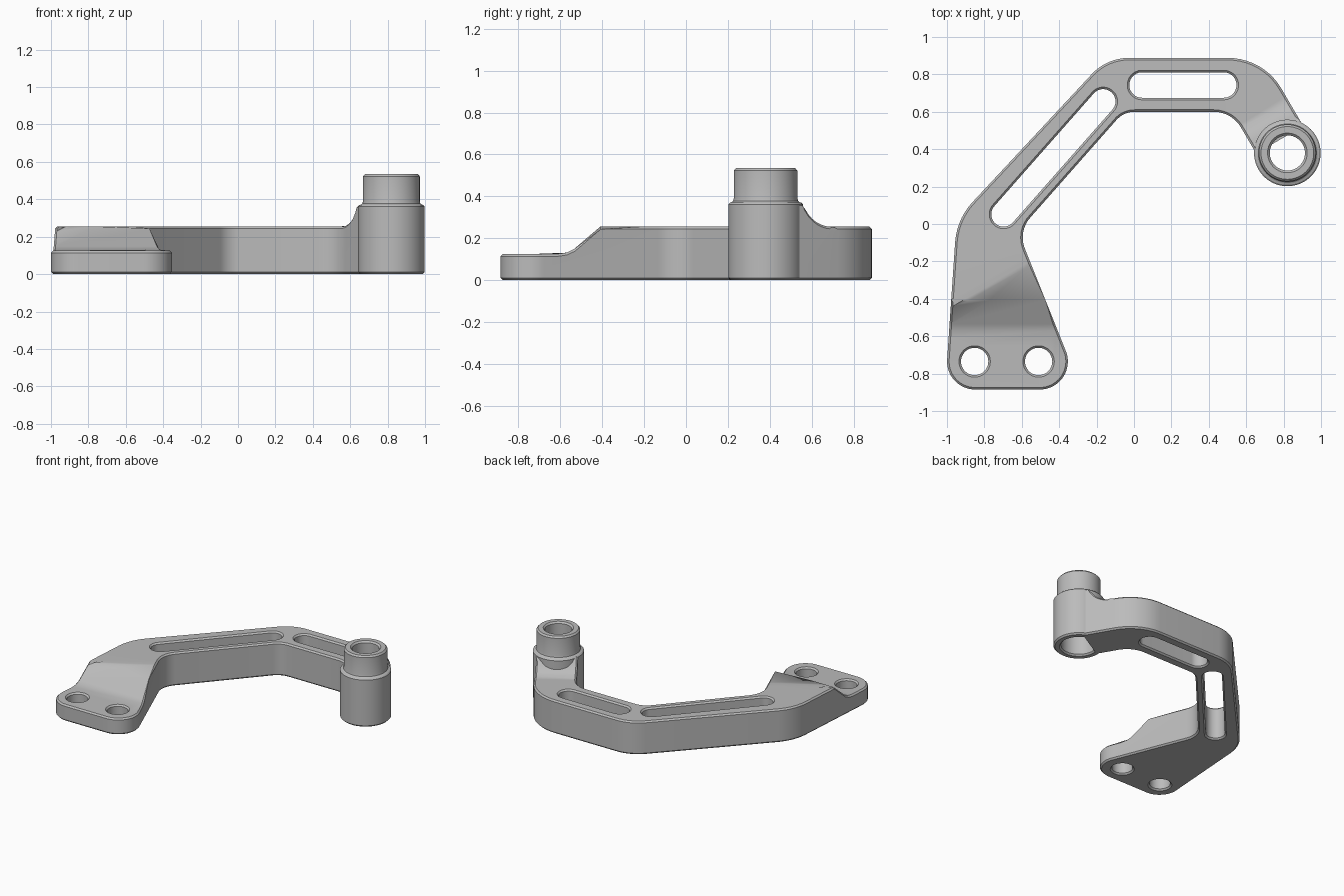
import bpy, bmesh, math
from mathutils import Vector

cube = bpy.data.objects.get("Cube")
if cube:
    bpy.data.objects.remove(cube, do_unlink=True)

grey = bpy.data.materials.new("plain_grey")
grey.use_nodes = True
colour = (0.5, 0.5, 0.5, 1)
grey.diffuse_color = colour
grey.node_tree.nodes["Principled BSDF"].inputs["Base Color"].default_value = colour

BOSS = Vector((0.82, 0.38))                  # boss axis
ALONG = Vector((0.505, -0.863)).normalized() # short arm, towards the boss
ACROSS = Vector((-ALONG.y, ALONG.x))
HEIGHT, SADDLE_TOP, CHAMFER = 0.255, 0.368, 0.011
SADDLE_START, SADDLE_LEN, SADDLE_R = -0.285, 0.16, 0.167
RAMP = [(-0.61, 0.125), (-0.57, 0.131), (-0.535, 0.148), (-0.41, HEIGHT)]


def new_object(name, bm):
    bmesh.ops.recalc_face_normals(bm, faces=bm.faces)
    mesh = bpy.data.meshes.new(name)
    bm.to_mesh(mesh)
    bm.free()
    mesh.materials.append(grey)
    obj = bpy.data.objects.new(name, mesh)
    bpy.context.collection.objects.link(obj)
    return obj


def activate(obj):
    bpy.ops.object.select_all(action='DESELECT')
    obj.select_set(True)
    bpy.context.view_layer.objects.active = obj


def rounded(prev, corner, nxt, radius):
    """Points of an arc that rounds one corner."""
    a, b = (prev - corner).normalized(), (nxt - corner).normalized()
    half = a.angle(b) / 2
    centre = corner + (a + b).normalized() * radius / math.sin(half)
    start = corner + a * radius / math.tan(half) - centre
    turn = math.pi - 2 * half
    sign = 1 if a.x * b.y - a.y * b.x < 0 else -1
    steps = max(4, round(math.degrees(turn) / 6))
    points = []
    for i in range(steps + 1):
        t = sign * turn * i / steps
        c, s = math.cos(t), math.sin(t)
        points.append(centre + Vector((start.x * c - start.y * s, start.x * s + start.y * c)))
    return points


def prism(bm, points, z0, z1):
    face = bm.faces.new([bm.verts.new((p.x, p.y, z0)) for p in points])
    top = bmesh.ops.extrude_face_region(bm, geom=[face])["geom"]
    for v in top:
        if isinstance(v, bmesh.types.BMVert):
            v.co.z = z1


def slot_points(a, b, radius, n=24):
    a, b = Vector(a), Vector(b)
    base = math.atan2(b.y - a.y, b.x - a.x)
    points = []
    for centre, offset in ((b, -math.pi / 2), (a, math.pi / 2)):
        for i in range(n + (a != b)):
            t = base + offset + math.pi * i / n
            points.append(centre + Vector((math.cos(t), math.sin(t))) * radius)
    return points


def top_height(p):
    """Top surface: ramp down at the foot, saddle up at the boss."""
    if p.y < RAMP[-1][0]:
        if p.y <= RAMP[0][0]:
            return RAMP[0][1]
        for (y0, z0), (y1, z1) in zip(RAMP, RAMP[1:]):
            if p.y <= y1:
                return z0 + (z1 - z0) * (p.y - y0) / (y1 - y0)
    s = (p.xy - BOSS).dot(ALONG) - SADDLE_START
    if p.x < 0.4 or s <= 0:
        return HEIGHT
    s = min(s, SADDLE_LEN)
    return min(SADDLE_TOP, HEIGHT + SADDLE_R - math.sqrt(SADDLE_R ** 2 - s * s))


# Outline of the bent arm: corner position and rounding radius
corners = [(-1.01, -0.885, 0.15), (-0.282, -0.885, 0.15), (-0.62, -0.04, 0.16),
           (-0.055, 0.6, 0.13), (0.523, 0.6, 0.17), (0.659, 0.367, 0)]
# End of the arm wraps the bore inside the boss wall
for deg in (-62, -40, -20, 0, 20, 40, 62):
    a = math.radians(deg)
    p = BOSS + 0.15 * (math.sin(a) * ACROSS - math.cos(a) * ALONG)
    corners.append((p.x, p.y, 0))
corners += [(0.911, 0.5135, 0), (0.692, 0.888, 0.33), (-0.145, 0.888, 0.27),
            (-0.948, 0.026, 0.35)]

outline = []
for i, (x, y, r) in enumerate(corners):
    here = Vector((x, y))
    if r:
        before, after = corners[i - 1], corners[(i + 1) % len(corners)]
        outline += rounded(Vector(before[:2]), here, Vector(after[:2]), r)
    else:
        outline.append(here)

# Arm: prism split along the ramp and saddle, then its top is shaped
bm = bmesh.new()
prism(bm, outline, 0, HEIGHT)


def split(point, normal):
    bmesh.ops.bisect_plane(bm, geom=bm.verts[:] + bm.edges[:] + bm.faces[:],
                           plane_co=point, plane_no=normal, dist=1e-5)


for y, z in RAMP:
    split((0, y, 0), (0, 1, 0))
STEPS = 9
for i in range(STEPS + 1):
    split((BOSS + ALONG * (SADDLE_START + SADDLE_LEN * i / STEPS)).to_3d(), ALONG.to_3d())
for v in bm.verts:
    if v.co.z > 0.1:
        v.co.z = top_height(v.co)
bmesh.ops.dissolve_limit(bm, angle_limit=math.radians(0.5), verts=bm.verts, edges=bm.edges)
arm = new_object("bent_arm", bm)

# Openings: two long slots and two bolt holes
bm = bmesh.new()
for a, b, r in (((-0.697, 0.052), (-0.165, 0.655), 0.066), ((0.043, 0.743), (0.48, 0.743), 0.068),
                ((-0.852, -0.735), (-0.852, -0.735), 0.073), ((-0.51, -0.735), (-0.51, -0.735), 0.073)):
    prism(bm, slot_points(a, b, r), -0.2, 0.6)
cutter = new_object("opening_cutter", bm)
cutter.hide_render = True

activate(arm)
cut = arm.modifiers.new("openings", 'BOOLEAN')
cut.object, cut.operation, cut.solver = cutter, 'DIFFERENCE', 'EXACT'
bpy.ops.object.modifier_apply(modifier=cut.name)
bpy.data.objects.remove(cutter, do_unlink=True)
bevel = arm.modifiers.new("chamfer", 'BEVEL')
bevel.width, bevel.segments = CHAMFER, 1
bevel.limit_method, bevel.angle_limit = 'ANGLE', math.radians(50)
bevel.use_clamp_overlap = False
bpy.ops.object.modifier_apply(modifier=bevel.name)

# Boss: turned profile with stepped collar and stepped bore
profile = [(0.167, 0), (0.178, 0.011), (0.178, 0.362), (0.17, 0.37), (0.162, 0.372),
           (0.155, 0.378), (0.152, 0.39), (0.152, 0.523), (0.141, 0.535), (0.106, 0.535),
           (0.094, 0.523), (0.094, 0.3), (0.125, 0.3), (0.125, 0.011), (0.136, 0)]
bm = bmesh.new()
SIDES = 64
rings = []
for i in range(SIDES):
    t = 2 * math.pi * i / SIDES
    rings.append([bm.verts.new((BOSS.x + r * math.cos(t), BOSS.y + r * math.sin(t), z))
                  for r, z in profile])
for i in range(SIDES):
    a, b = rings[i], rings[(i + 1) % SIDES]
    for j in range(len(profile)):
        k = (j + 1) % len(profile)
        bm.faces.new((a[j], b[j], b[k], a[k]))
boss = new_object("hollow_boss", bm)

for obj in (arm, boss):
    activate(obj)
    bpy.ops.object.shade_smooth_by_angle(angle=math.radians(30))
